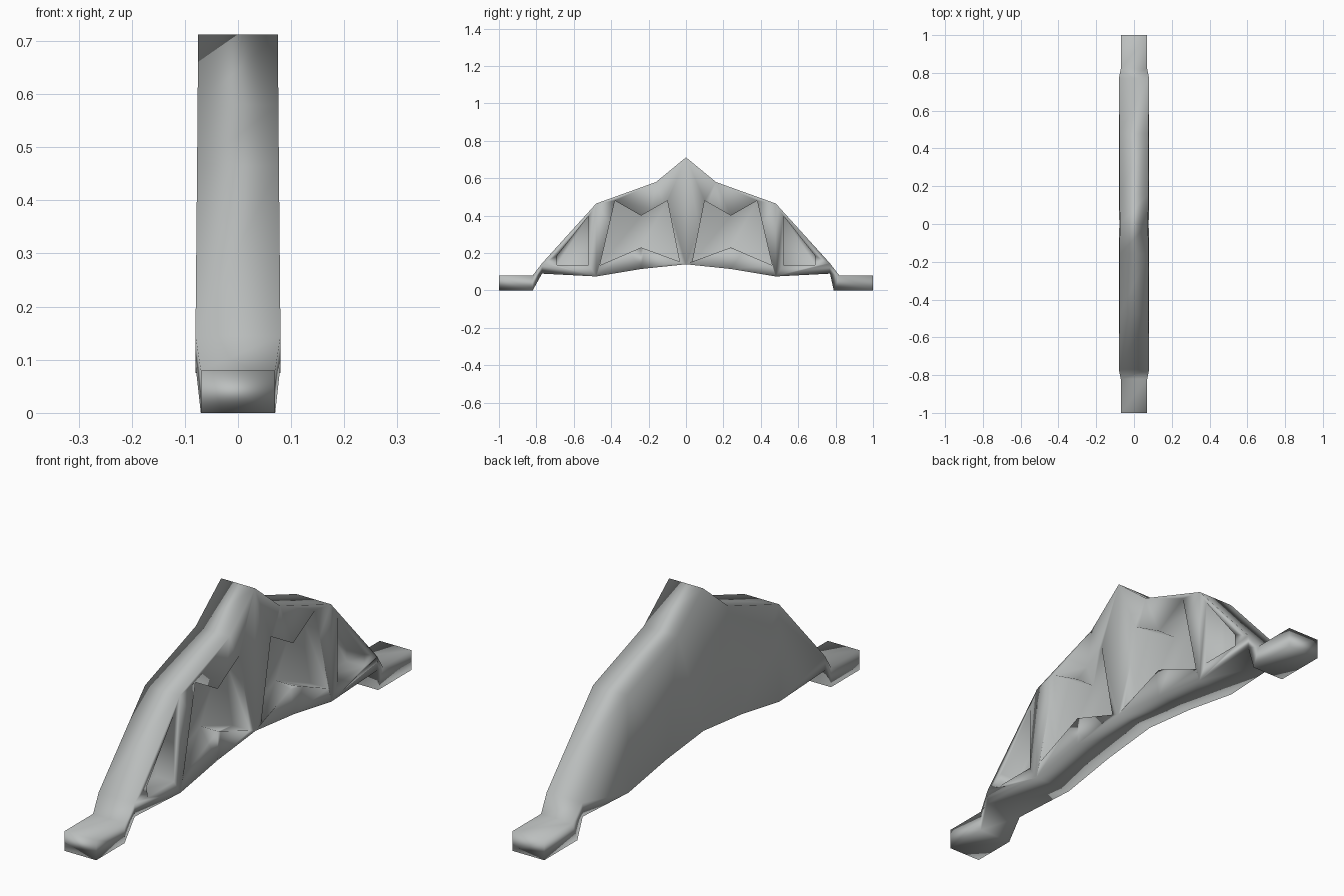
import bpy, bmesh

if "Cube" in bpy.data.objects:
    bpy.data.objects.remove(bpy.data.objects["Cube"])

grey = bpy.data.materials.new("cast grey")
grey.diffuse_color = (0.5, 0.52, 0.515, 1)
grey.use_nodes = True
grey.node_tree.nodes["Principled BSDF"].inputs["Base Color"].default_value = grey.diffuse_color


def make_object(name, bm):
    bmesh.ops.recalc_face_normals(bm, faces=bm.faces)
    me = bpy.data.meshes.new(name)
    bm.to_mesh(me)
    bm.free()
    me.materials.append(grey)
    ob = bpy.data.objects.new(name, me)
    bpy.context.collection.objects.link(ob)
    return ob


# Arched bracket body with end feet: stations of
# (y top, z top, y bottom, z bottom, half width top, half width bottom)
stations = [
    (-1.0, .08, -1.0, 0, .07, .07),
    (-.82, .08, -.82, 0, .07, .07),
    (-.77, .145, -.77, .09, .08, .08),
    (-.48, .465, -.48, .075, .077, .08),
    (-.16, .58, -.24, .115, .076, .079),
    (0, .712, 0, .14, .075, .078),
    (.16, .58, .24, .115, .076, .079),
    (.48, .465, .48, .075, .077, .08),
    (.77, .145, .77, .09, .08, .08),
    (.82, .08, .79, 0, .07, .07),
    (1.0, .08, 1.0, 0, .07, .07),
]
bm = bmesh.new()
rings = []
for yt, zt, yb, zb, wt, wb in stations:
    rings.append([bm.verts.new(p) for p in
                  ((-wb, yb, zb), (wb, yb, zb), (wt, yt, zt), (-wt, yt, zt))])
for a, b in zip(rings, rings[1:]):
    for i in range(4):
        j = (i + 1) % 4
        bm.faces.new((a[i], a[j], b[j], b[i]))
bm.faces.new(rings[0])
bm.faces.new(rings[-1])
bmesh.ops.recalc_face_normals(bm, faces=bm.faces)
bmesh.ops.triangulate(bm, faces=bm.faces)
body = make_object("arched_bracket", bm)

# Pockets sunk to mid thickness on the right side only
end_pocket = [(.52, .40), (.52, .135), (.69, .135), (.69, .185)]
mid_pocket = [(.46, .135), (.24, .23), (.035, .155),
              (.10, .48), (.24, .40), (.38, .48)]
bm = bmesh.new()
for shape in (end_pocket, mid_pocket):
    for side in (-1, 1):
        low = [bm.verts.new((0, side * y, z)) for y, z in shape]
        high = [bm.verts.new((.2, side * y, z)) for y, z in shape]
        bm.faces.new(low)
        bm.faces.new(high)
        for i in range(len(shape)):
            j = (i + 1) % len(shape)
            bm.faces.new((low[i], low[j], high[j], high[i]))
cutter = make_object("pocket_cutter", bm)
cutter.hide_render = True

mod = body.modifiers.new("pockets", 'BOOLEAN')
mod.operation = 'DIFFERENCE'
mod.solver = 'EXACT'
mod.object = cutter
bpy.context.view_layer.objects.active = body
body.select_set(True)
bpy.ops.object.modifier_apply(modifier=mod.name)
bpy.data.objects.remove(cutter)

# Smooth shading weighted by the large side faces
for p in body.data.polygons:
    p.use_smooth = True
wn = body.modifiers.new("soft_normals", 'WEIGHTED_NORMAL')
wn.mode = 'FACE_AREA'
